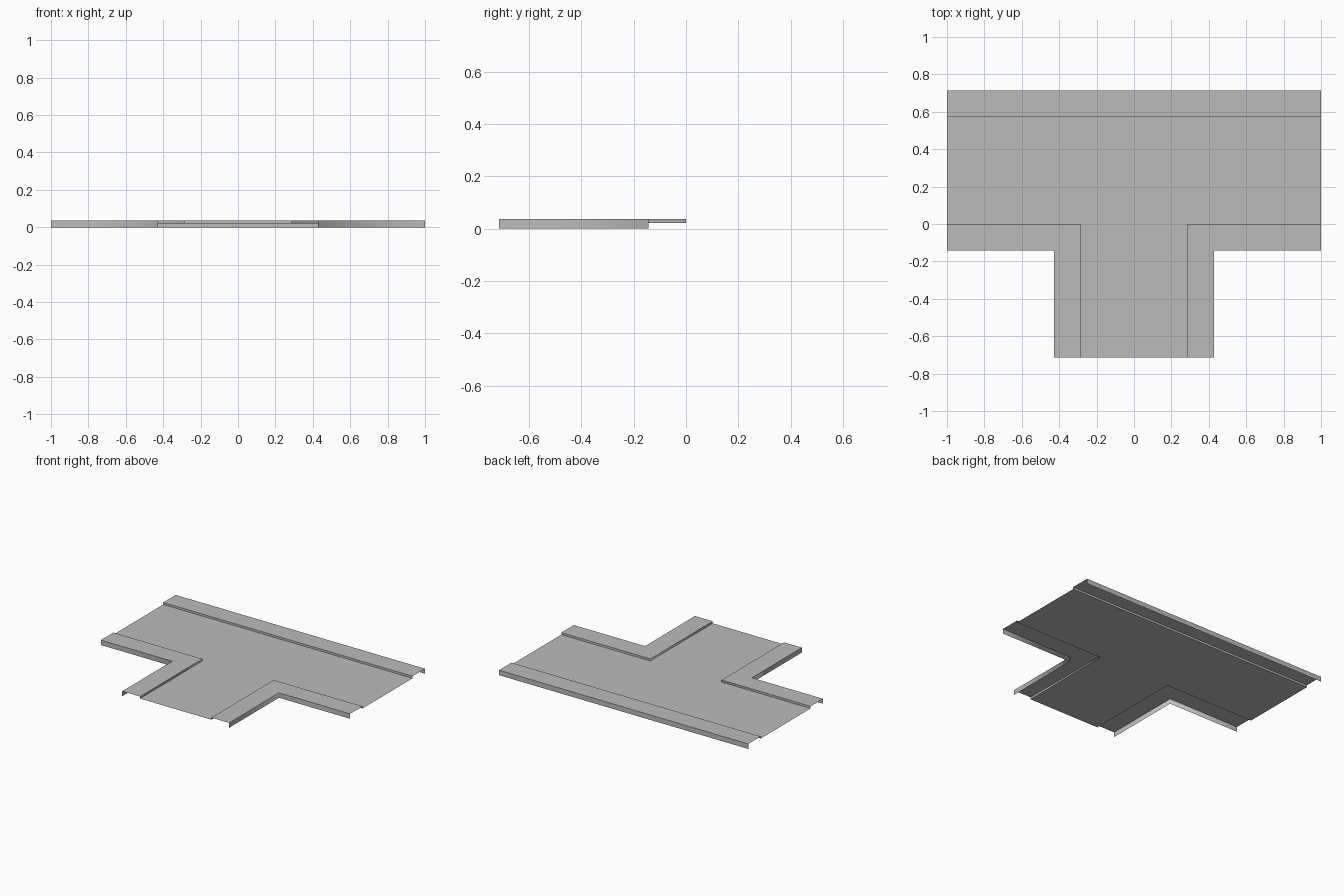
import bpy
import bmesh

cube = bpy.data.objects.get("Cube")
if cube:
    bpy.data.objects.remove(cube, do_unlink=True)

# Main dimensions, based on a module of one seventh
U = 1 / 7
TOP, ROAD = 0.036, 0.021
END, BACK, FRONT = 1.0, 5 * U, -5 * U
KERB, EDGE = 2 * U, 3 * U

grey = bpy.data.materials.new("concrete_grey")
grey.use_nodes = True
colour = (0.5, 0.5, 0.5, 1)
grey.diffuse_color = colour
grey.node_tree.nodes["Principled BSDF"].inputs["Base Color"].default_value = colour


def finish(name, bm, smooth=False):
    mesh = bpy.data.meshes.new(name)
    for face in bm.faces:
        face.smooth = smooth
    bm.to_mesh(mesh)
    bm.free()
    mesh.materials.append(grey)
    bpy.context.collection.objects.link(bpy.data.objects.new(name, mesh))


def slab(name, outline, z):
    """Flat sheet facing up, from a counter-clockwise outline."""
    bm = bmesh.new()
    bm.faces.new([bm.verts.new((x, y, z)) for x, y in outline])
    finish(name, bm)


def wall(name, path, low, high):
    """Upright strip facing to the right of its path."""
    bm = bmesh.new()
    columns = [[bm.verts.new((x, y, z)) for z in (low, high)] for x, y in path]
    for a, b in zip(columns, columns[1:]):
        bm.faces.new((a[0], b[0], b[1], a[1]))
    finish(name, bm, smooth=True)


def mirrored(points):
    return [(-x, y) for x, y in reversed(points)]


# Sunken T-shaped road
road_half = [(KERB, FRONT), (KERB, 0), (END, 0), (END, 4 * U)]
slab("road", road_half + mirrored(road_half), ROAD)

# Straight pavement along the back
slab("back_pavement", [(-END, 4 * U), (END, 4 * U), (END, BACK), (-END, BACK)], TOP)
wall("back_kerb", [(-END, 4 * U), (END, 4 * U)], ROAD, TOP)
wall("back_skirt", [(END, BACK), (-END, BACK)], 0, TOP)

# Corner pavements on both sides of the branch
kerb_path = [(END, 0), (KERB, 0), (KERB, FRONT)]
skirt_path = [(EDGE, FRONT), (EDGE, -U), (END, -U)]
for side, flip in (("left", list), ("right", mirrored)):
    slab(side + "_pavement", flip(kerb_path + skirt_path), TOP)
    wall(side + "_kerb", flip(kerb_path), ROAD, TOP)
    wall(side + "_skirt", flip(skirt_path), 0, TOP)
